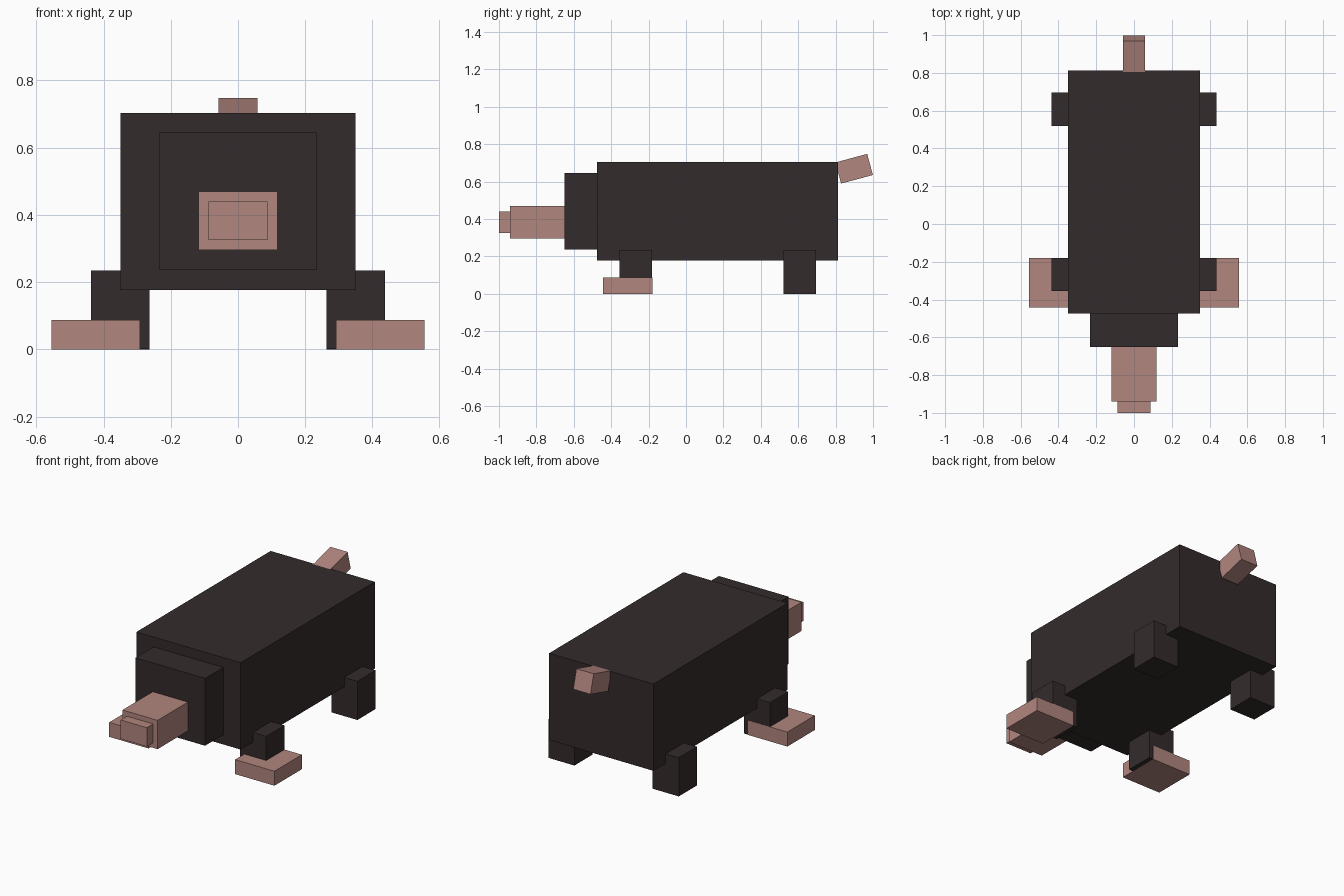
import bpy
import math
from mathutils import Matrix

cube = bpy.data.objects.get("Cube")
if cube:
    bpy.data.objects.remove(cube, do_unlink=True)


def make_material(name, rgb):
    mat = bpy.data.materials.new(name)
    mat.use_nodes = True
    mat.diffuse_color = (*rgb, 1)
    mat.node_tree.nodes["Principled BSDF"].inputs["Base Color"].default_value = (*rgb, 1)
    return mat


dark = make_material("dark brown", (0.034, 0.024, 0.025))
pink = make_material("dusty pink", (0.44, 0.237, 0.21))


def box(name, mat, x, y, z, tilt=0):
    """Box from (min, max) ranges, tilted about its own x axis."""
    bpy.ops.mesh.primitive_cube_add(size=1)
    ob = bpy.context.object
    ob.name = name
    ranges = (x, y, z)
    ob.data.transform(Matrix.Diagonal([b - a for a, b in ranges] + [1]))
    ob.location = [(a + b) / 2 for a, b in ranges]
    ob.rotation_euler.x = tilt
    ob.data.materials.append(mat)
    return ob


# Body and stepped head
box("body", dark, (-0.35, 0.35), (-0.475, 0.813), (0.177, 0.704))
box("head", dark, (-0.234, 0.234), (-0.65, -0.47), (0.236, 0.645))
box("snout", pink, (-0.118, 0.118), (-0.94, -0.645), (0.295, 0.47))
box("nose", pink, (-0.088, 0.088), (-1.0, -0.935), (0.325, 0.44))

# Raised tail
box("tail", pink, (-0.058, 0.058), (0.811, 0.987), (0.61, 0.727), math.radians(15))

# Legs, with broad feet at the front
for side, s in (("left", 1), ("right", -1)):
    leg_x = sorted((s * 0.263, s * 0.438))
    foot_x = sorted((s * 0.291, s * 0.555))
    box(f"front_leg_{side}", dark, leg_x, (-0.355, -0.181), (0.001, 0.235))
    box(f"back_leg_{side}", dark, leg_x, (0.52, 0.695), (0, 0.235))
    box(f"front_foot_{side}", pink, foot_x, (-0.443, -0.18), (0, 0.088))
